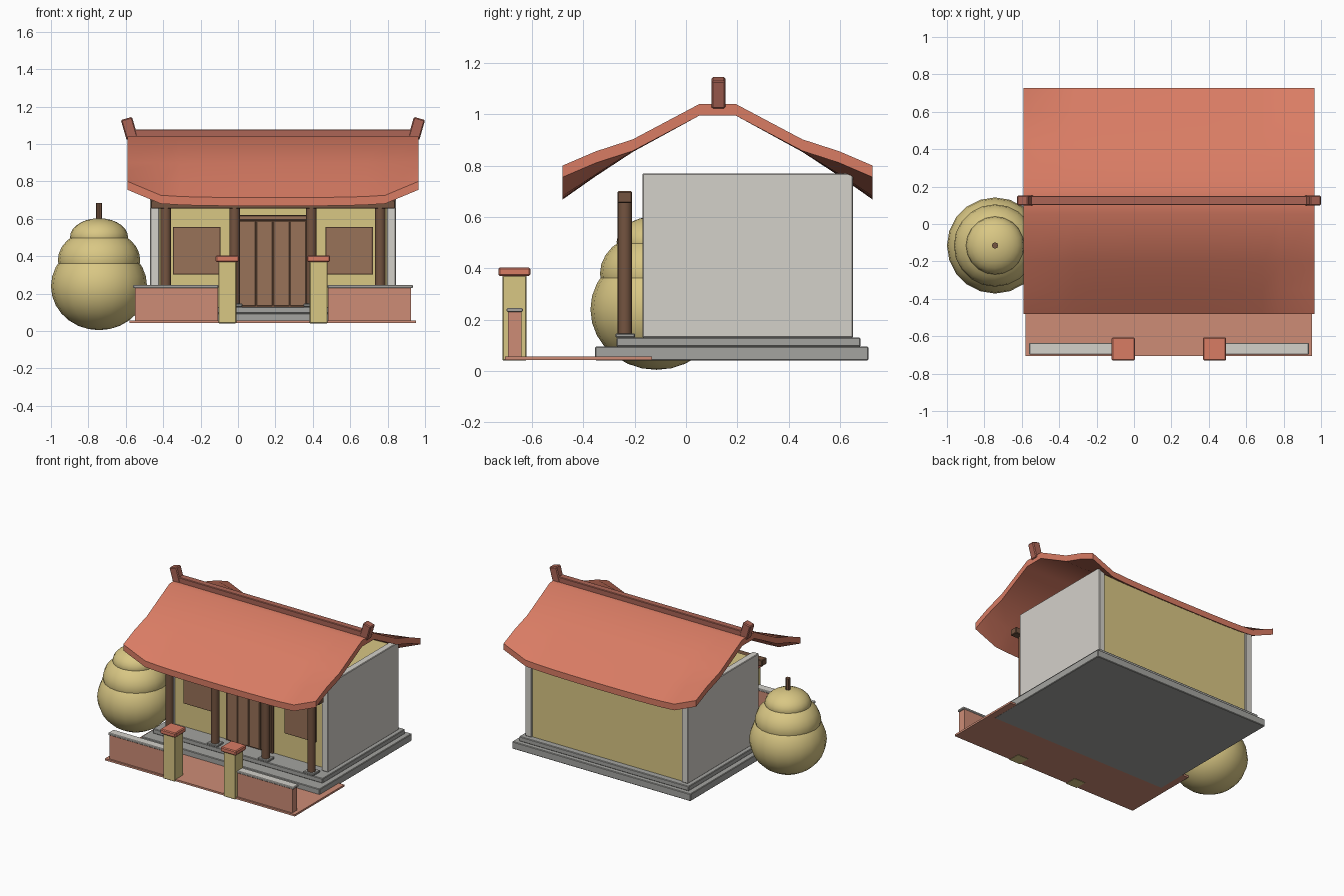
import bpy, bmesh, math

if "Cube" in bpy.data.objects:
    bpy.data.objects.remove(bpy.data.objects["Cube"])

CX, CY = 0.187, 0.123   # centre of the house in plan


def material(name, rgb):
    m = bpy.data.materials.new(name)
    lin = [((c / 255 + 0.055) / 1.055) ** 2.4 for c in rgb]
    m.diffuse_color = (*lin, 1)
    m.use_nodes = True
    m.node_tree.nodes["Principled BSDF"].inputs["Base Color"].default_value = m.diffuse_color
    return m


ROOF = material("roof_terracotta", (217, 124, 100))
RIDGE = material("ridge_red", (172, 101, 86))
BRICK = material("brick_pink", (205, 140, 118))
YELLOW = material("wall_yellow", (217, 199, 132))
WOOD = material("wood_brown", (152, 114, 88))
DARK = material("dark_wood", (116, 84, 64))
PALE = material("pale_plaster", (212, 209, 202))
STONE = material("grey_stone", (164, 164, 160))


def finish(name, bm, mat, smooth=False):
    bmesh.ops.recalc_face_normals(bm, faces=bm.faces)
    me = bpy.data.meshes.new(name)
    bm.to_mesh(me)
    bm.free()
    ob = bpy.data.objects.new(name, me)
    bpy.context.collection.objects.link(ob)
    me.materials.append(mat)
    if smooth:
        bpy.ops.object.select_all(action='DESELECT')
        ob.select_set(True)
        bpy.context.view_layer.objects.active = ob
        bpy.ops.object.shade_smooth_by_angle(angle=math.radians(35))
    return ob


def box(name, x, y, z, mat, bevel=0.004):
    """Box from (min, max) pairs, with softened edges."""
    bm = bmesh.new()
    bmesh.ops.create_cube(bm, size=1)
    for v in bm.verts:
        v.co = [(a + b) / 2 + c * (b - a) for (a, b), c in zip((x, y, z), v.co)]
    ob = finish(name, bm, mat)
    if bevel:
        mod = ob.modifiers.new("soft_edges", 'BEVEL')
        mod.width = bevel
        mod.segments = 1
    return ob


def cylinder(name, x, y, z0, z1, r, mat, sides=16):
    bm = bmesh.new()
    bmesh.ops.create_cone(bm, cap_ends=True, segments=sides, radius1=r,
                          radius2=r, depth=z1 - z0)
    ob = finish(name, bm, mat, True)
    ob.location = (x, y, (z0 + z1) / 2)
    return ob


def around(half, offset=0):
    return (CX + offset - half, CX + offset + half)


# Stepped plinth and courtyard floor
box("lower_plinth", around(0.72), (-0.355, 0.71), (0.042, 0.095), STONE)
box("upper_plinth", around(0.685), (-0.27, 0.68), (0.095, 0.13), STONE)
box("courtyard_floor", (-0.58, 0.952), (-0.705, -0.133), (0.0425, 0.056), BRICK, 0)

# House body and pale end walls
box("house_body", around(0.615), (-0.125, 0.635), (0.13, 0.755), YELLOW, 0)
for s, side in ((-1, "left"), (1, "right")):
    box(side + "_end_wall", around(0.025, s * 0.632), (-0.17, 0.65), (0.13, 0.77), PALE)

# Windows: dark surround with a brown shutter panel
for s, side in ((-1, "left"), (1, "right")):
    box(side + "_window_frame", around(0.127, s * 0.408), (-0.134, -0.12), (0.303, 0.557), DARK, 0)
    box(side + "_window_panel", around(0.120, s * 0.408), (-0.138, -0.12), (0.31, 0.55), WOOD, 0)

# Door: surround, two leaves with two panels each, header
box("door_frame", around(0.19), (-0.136, -0.12), (0.13, 0.62), DARK, 0)
box("door_header", around(0.19), (-0.15, -0.12), (0.592, 0.618), WOOD)
for i in (-1.5, -0.5, 0.5, 1.5):
    box("door_panel", around(0.043, i * 0.09), (-0.144, -0.12), (0.135, 0.588), WOOD, 0.003)

# Porch columns with stone feet, and the beam above them
for dx in (-0.573, -0.205, 0.205, 0.573):
    box("column_foot", around(0.042, dx), (-0.275, -0.198), (0.13, 0.147), STONE)
    cylinder("porch_column", CX + dx, -0.238, 0.145, 0.66, 0.028, DARK)
box("porch_beam", around(0.653), (-0.266, -0.21), (0.655, 0.70), DARK)

# Curved roof: d = distance from ridge, top height mid-span, lift at the gable ends
slope = [(0.07, 1.04, 0.0), (0.33, 0.898, 0.004), (0.475, 0.803, 0.052), (0.603, 0.713, 0.087)]
rows = [(-d, z, l) for d, z, l in reversed(slope)] + slope
half = [(0.0, 0.0), (0.2, 0.01), (0.4, 0.04), (0.5, 0.08), (0.6, 0.15), (0.777, 1.0)]
cols = [(-x, f) for x, f in reversed(half[1:])] + half
bm = bmesh.new()
top = [[bm.verts.new((CX + x, CY + d, z + l * f)) for x, f in cols] for d, z, l in rows]
low = [[bm.verts.new((v.co.x, v.co.y, v.co.z - 0.045)) for v in r] for r in top]
nr, nc = len(rows), len(cols)
for j in range(nr - 1):
    for i in range(nc - 1):
        for g in (top, low):
            bm.faces.new((g[j][i], g[j][i + 1], g[j + 1][i + 1], g[j + 1][i]))
    for i in (0, nc - 1):
        bm.faces.new((top[j][i], top[j + 1][i], low[j + 1][i], low[j][i]))
for i in range(nc - 1):
    for j in (0, nr - 1):
        bm.faces.new((top[j][i], top[j][i + 1], low[j][i + 1], low[j][i]))
finish("curved_roof", bm, ROOF, True)

# Ridge beam with tilted end ornaments
box("ridge_beam", around(0.78), (0.101, 0.151), (1.03, 1.078), RIDGE)
for s, side in ((-1, "left"), (1, "right")):
    orn = box(side + "_ridge_ornament", (-0.031, 0.031), (-0.027, 0.027), (-0.056, 0.056), RIDGE, 0.006)
    orn.location = (CX + s * 0.768, 0.126, 1.083)
    orn.rotation_euler = (0, s * math.radians(16), 0)

# Front boundary: gate posts and low walls with coping
for s, side in ((-1, "left"), (1, "right")):
    box(side + "_gate_post", around(0.048, s * 0.244), (-0.715, -0.62), (0.041, 0.372), YELLOW)
    box(side + "_post_cap", around(0.062, s * 0.244), (-0.73, -0.606), (0.37, 0.404), ROOF, 0.006)
    box(side + "_low_wall", around(0.222, s * 0.515), (-0.693, -0.64), (0.05, 0.235), BRICK, 0)
    box(side + "_wall_coping", around(0.228, s * 0.52), (-0.698, -0.635), (0.23, 0.246), PALE)

# Rounded tree made of stacked squashed balls
TX, TY = -0.743, -0.115
for name, r, h, z in (("lower", 0.257, 0.235, 0.24), ("middle", 0.22, 0.165, 0.38), ("upper", 0.155, 0.10, 0.503)):
    bm = bmesh.new()
    bmesh.ops.create_uvsphere(bm, u_segments=20, v_segments=14, radius=1)
    bmesh.ops.scale(bm, vec=(r, r, h), verts=bm.verts)
    ball = finish(name + "_foliage", bm, YELLOW, True)
    ball.location = (TX, TY, z)
cylinder("tree_stem", TX, TY, 0.1, 0.685, 0.017, DARK, 8)
